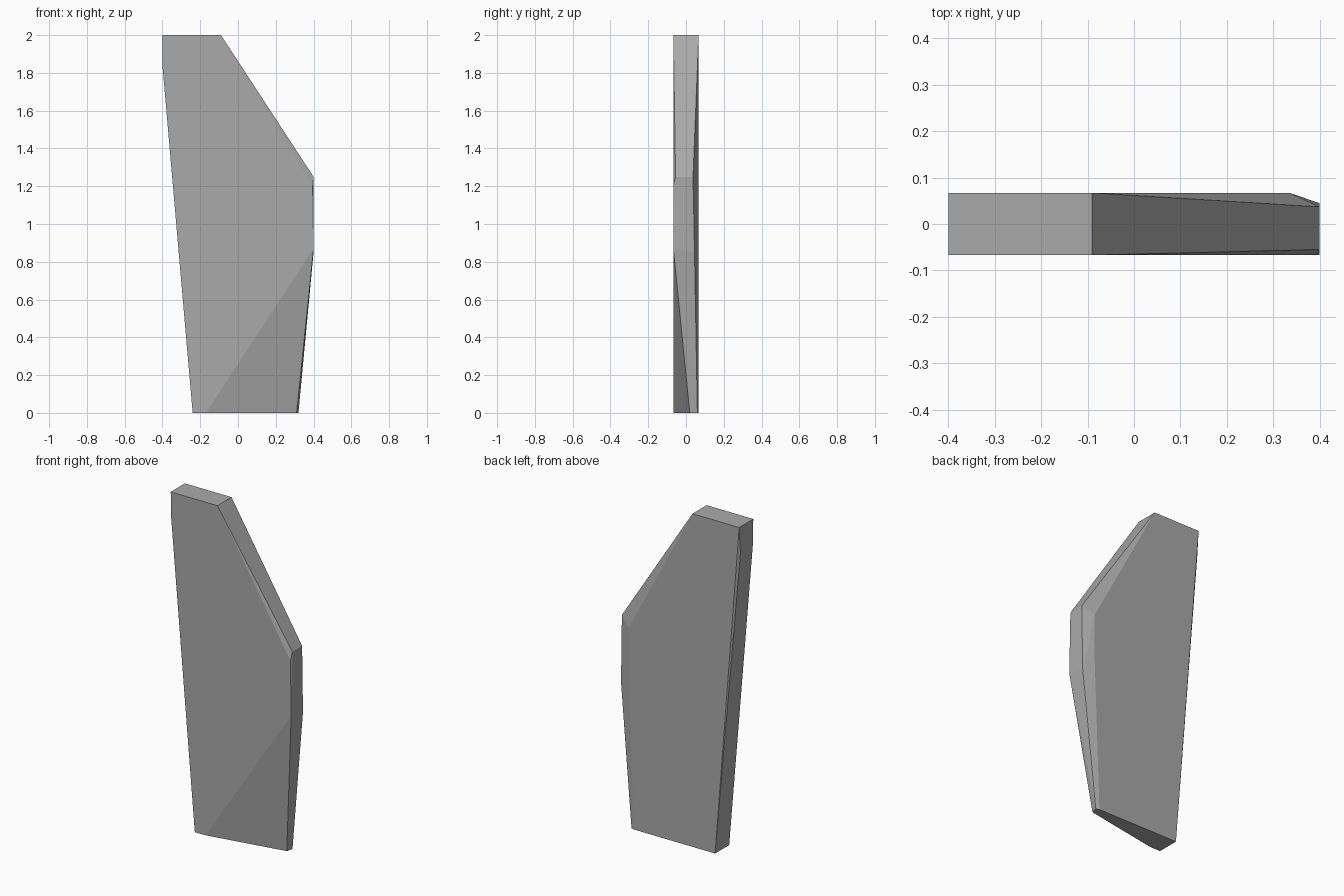
import bpy
import bmesh
import math

cube = bpy.data.objects.get("Cube")
if cube:
    bpy.data.objects.remove(cube, do_unlink=True)

# Plain grey stone
grey = bpy.data.materials.new("stone_grey")
grey.use_nodes = True
colour = (0.4, 0.4, 0.4, 1)
grey.diffuse_color = colour
grey.node_tree.nodes["Principled BSDF"].inputs["Base Color"].default_value = colour

F, B = -0.067, 0.067   # front and back planes

# Corners of the tapered slab: front plane, then back plane
front = [(-0.4, F, 2), (-0.09, F, 2), (0.395, F, 1.2), (0.4, -0.055, 1.25),
         (0.4, F, 0.87), (0.31, 0.02, 0), (-0.17, F, 0), (-0.24, F, 0),
         (-0.4, -0.062, 1.84)]
back = [(-0.4, B, 2), (-0.09, B, 2), (0.4, 0.037, 1.25), (0.4, 0.045, 0.85),
        (0.335, B, 1.2), (0.335, B, 0.95), (0.32, 0.06, 0), (0.3, B, 0),
        (-0.24, B, 0), (-0.4, 0.055, 1.84)]

# The slab is convex, so its faces wrap straight around the corners
bm = bmesh.new()
for corner in front + back:
    bm.verts.new(corner)
bmesh.ops.convex_hull(bm, input=bm.verts)
bmesh.ops.dissolve_limit(bm, angle_limit=math.radians(0.5),
                         verts=bm.verts, edges=bm.edges)
bmesh.ops.recalc_face_normals(bm, faces=bm.faces)
mesh = bpy.data.meshes.new("standing_slab")
bm.to_mesh(mesh)
bm.free()
mesh.materials.append(grey)
slab = bpy.data.objects.new("standing_slab", mesh)
bpy.context.collection.objects.link(slab)
